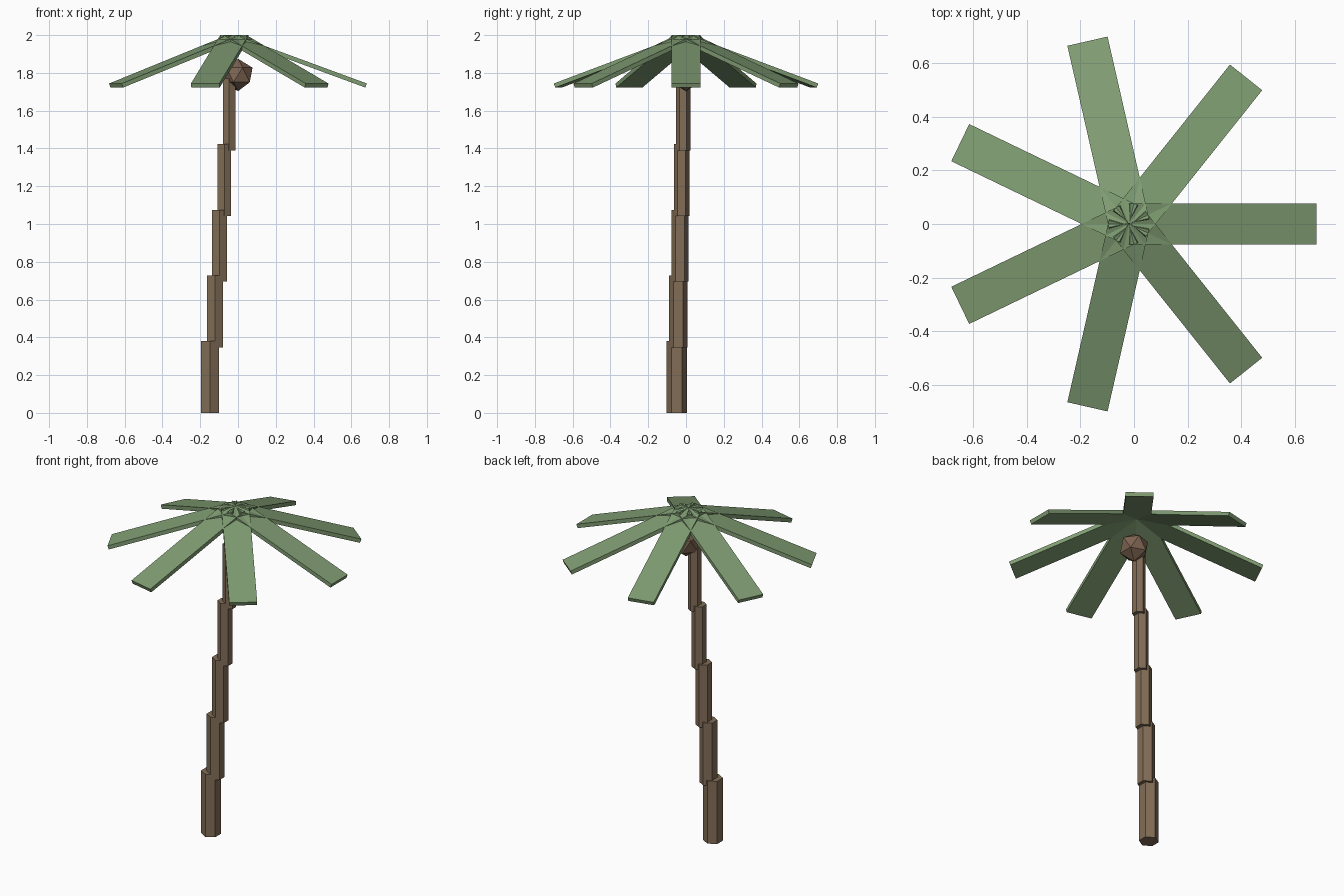
import bpy, bmesh, math
from mathutils import Matrix

if "Cube" in bpy.data.objects:
    bpy.data.objects.remove(bpy.data.objects["Cube"])


def material(name, rgb):
    m = bpy.data.materials.new(name)
    m.diffuse_color = (*rgb, 1)
    m.use_nodes = True
    m.node_tree.nodes["Principled BSDF"].inputs["Base Color"].default_value = m.diffuse_color
    return m


bark = material("bark_brown", (0.225, 0.155, 0.095))
husk = material("husk_brown", (0.205, 0.125, 0.08))
leaf = material("leaf_green", (0.215, 0.335, 0.17))


def finish(obj, name, mat):
    obj.name = name
    obj.data.materials.append(mat)


# Leaning trunk: five stepped hexagonal segments, each slightly thinner
radii = [0.055, 0.0497, 0.0455, 0.041, 0.0375]
for i, r in enumerate(radii):
    x, y = -0.147 + 0.025 * i, -0.049 + 0.0085 * i
    bpy.ops.mesh.primitive_cylinder_add(
        vertices=6, radius=r, depth=0.38,
        location=(x, y, 0.19 + 0.3475 * i))
    finish(bpy.context.object, f"trunk_segment_{i + 1}", bark)

# Coconut under the crown
bpy.ops.mesh.primitive_ico_sphere_add(subdivisions=1, radius=0.086,
                                      location=(0, 0, 1.789))
finish(bpy.context.object, "coconut", husk)

# Seven drooping plank fronds radiating from the crown centre
LENGTH, WIDTH, THICK, DROOP = 0.742, 0.154, 0.023, math.radians(20.2)
top = 2.0 - THICK / 2 * math.cos(DROOP)
for i in range(7):
    bm = bmesh.new()
    bmesh.ops.create_cube(bm, size=1)
    place = (Matrix.Translation((-0.018, 0, top))
             @ Matrix.Rotation(i * math.tau / 7, 4, 'Z')
             @ Matrix.Rotation(DROOP, 4, 'Y')
             @ Matrix.Translation((LENGTH / 2, 0, 0))
             @ Matrix.Diagonal((LENGTH, WIDTH, THICK, 1)))
    bmesh.ops.transform(bm, matrix=place, verts=bm.verts)
    mesh = bpy.data.meshes.new("frond")
    bm.to_mesh(mesh)
    bm.free()
    obj = bpy.data.objects.new("frond", mesh)
    bpy.context.collection.objects.link(obj)
    finish(obj, f"frond_{i + 1}", leaf)
